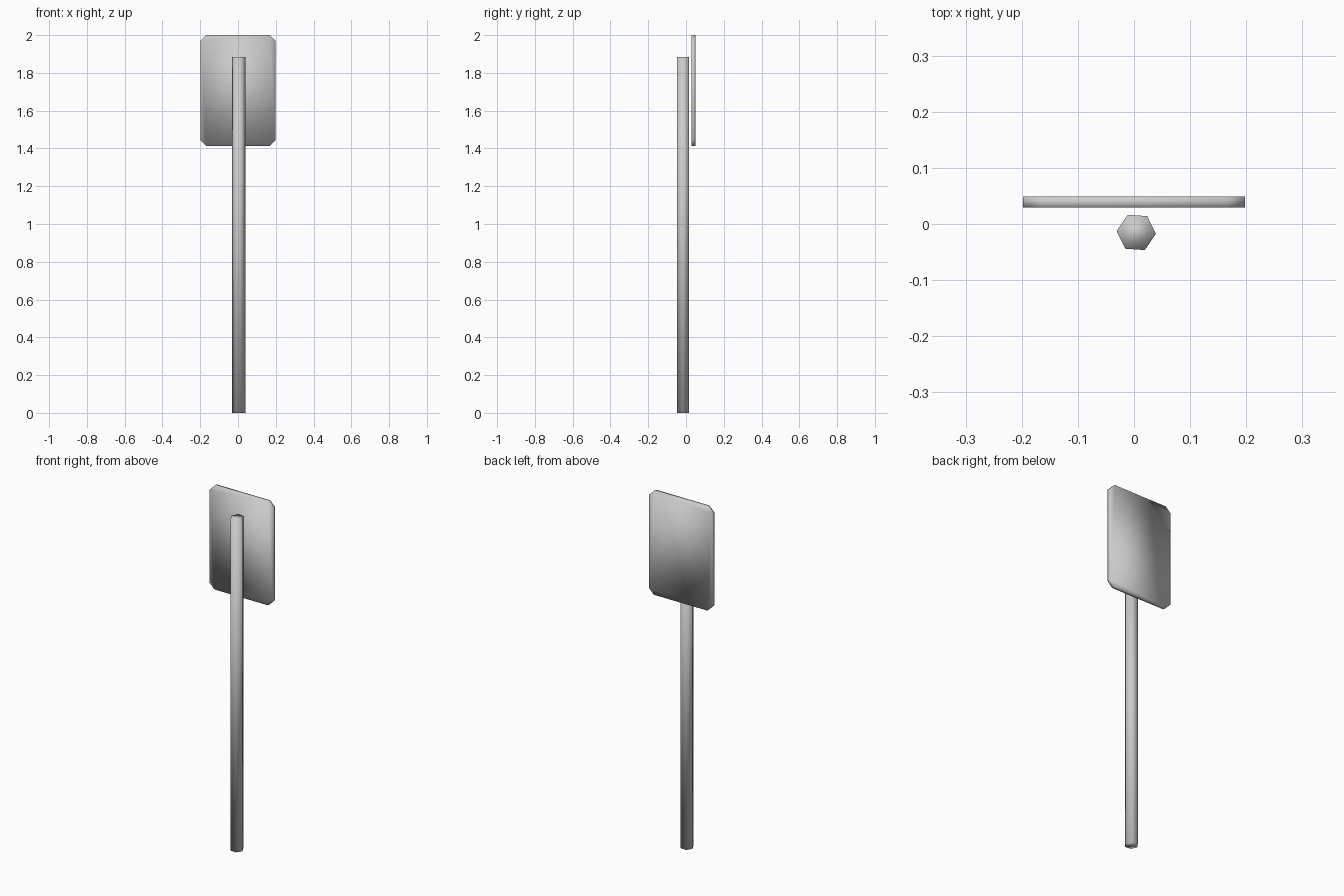
import bpy
import bmesh
from math import radians
from mathutils import Matrix, Vector

cube = bpy.data.objects.get("Cube")
if cube:
    bpy.data.objects.remove(cube, do_unlink=True)

grey = bpy.data.materials.new("plain grey")
grey.use_nodes = True
grey.diffuse_color = (0.6, 0.6, 0.6, 1)
grey.node_tree.nodes["Principled BSDF"].inputs["Base Color"].default_value = (0.6, 0.6, 0.6, 1)


def finish(bm, name):
    """Turn a bmesh into a fully smooth-shaded grey object."""
    bmesh.ops.recalc_face_normals(bm, faces=bm.faces)
    for face in bm.faces:
        face.smooth = True
    mesh = bpy.data.meshes.new(name)
    bm.to_mesh(mesh)
    bm.free()
    mesh.materials.append(grey)
    obj = bpy.data.objects.new(name, mesh)
    bpy.context.collection.objects.link(obj)
    return obj


# Six-sided post, turned slightly about its axis
height = 1.885
bm = bmesh.new()
place = Matrix.Translation((0.004, -0.015, height / 2)) @ Matrix.Rotation(radians(-4), 4, "Z")
bmesh.ops.create_cone(bm, cap_ends=True, segments=6, radius1=0.035, radius2=0.035,
                      depth=height, matrix=place @ Matrix.Rotation(radians(30), 4, "Z"))
finish(bm, "post")

# Flat sign panel with clipped corners
half_w, bottom, top, clip = 0.198, 1.412, 2.0, 0.03
front, back = 0.029, 0.049
mid, half_h = (bottom + top) / 2, (top - bottom) / 2
bm = bmesh.new()
outline = []
for sx, sz in ((1, 1), (-1, 1), (-1, -1), (1, -1)):
    corner = [(sx * half_w, mid + sz * (half_h - clip)),
              (sx * (half_w - clip), mid + sz * half_h)]
    outline += corner if sx * sz > 0 else corner[::-1]
panel = bm.faces.new([bm.verts.new((x, front, z)) for x, z in outline])
extruded = bmesh.ops.extrude_face_region(bm, geom=[panel], use_keep_orig=True)
moved = [v for v in extruded["geom"] if isinstance(v, bmesh.types.BMVert)]
bmesh.ops.translate(bm, verts=moved, vec=Vector((0, back - front, 0)))
finish(bm, "sign_panel")
